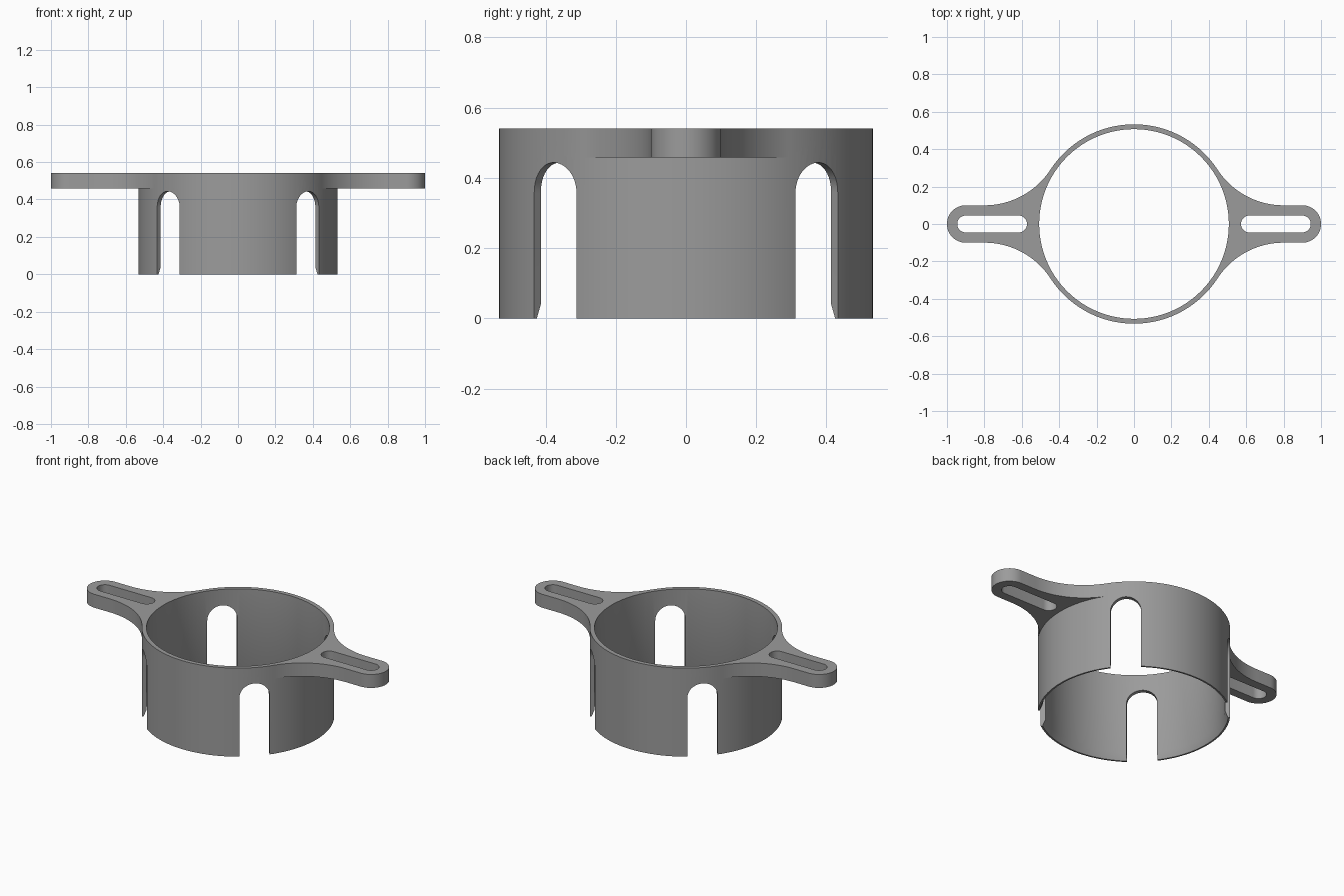
import bpy, bmesh, math
from mathutils import Matrix

if "Cube" in bpy.data.objects:
    bpy.data.objects.remove(bpy.data.objects["Cube"])

R_OUT, R_IN, HEIGHT = 0.533, 0.507, 0.541
ARM_BOTTOM, ARM_HALF, TIP_X = 0.459, 0.1, 0.9
SEG = 128

grey = bpy.data.materials.new("grey")
grey.diffuse_color = (0.33, 0.33, 0.33, 1)
grey.use_nodes = True
grey.node_tree.nodes["Principled BSDF"].inputs["Base Color"].default_value = grey.diffuse_color


def arc(cx, cy, r, a0, a1, n):
    """Points on an arc, angles in degrees."""
    angles = [math.radians(a0 + (a1 - a0) * i / n) for i in range(n + 1)]
    return [(cx + r * math.cos(a), cy + r * math.sin(a)) for a in angles]


def new_object(name, bm):
    bmesh.ops.remove_doubles(bm, verts=bm.verts, dist=1e-5)
    bmesh.ops.recalc_face_normals(bm, faces=bm.faces)
    mesh = bpy.data.meshes.new(name)
    bm.to_mesh(mesh)
    bm.free()
    mesh.materials.append(grey)
    ob = bpy.data.objects.new(name, mesh)
    bpy.context.collection.objects.link(ob)
    return ob


def prism(name, outline, z0, z1, matrix=Matrix()):
    """Extrude a flat outline from z0 to z1, then transform it."""
    bm = bmesh.new()
    face = bm.faces.new([bm.verts.new((x, y, z0)) for x, y in outline])
    ext = bmesh.ops.extrude_face_region(bm, geom=[face])["geom"]
    top = [v for v in ext if isinstance(v, bmesh.types.BMVert)]
    bmesh.ops.translate(bm, verts=top, vec=(0, 0, z1 - z0))
    bm.transform(matrix)
    return new_object(name, bm)


def lathe(name, profile):
    """Revolve (radius, z) points into a closed solid."""
    bm = bmesh.new()
    rings = [[bm.verts.new((r * math.cos(2 * math.pi * i / SEG),
                            r * math.sin(2 * math.pi * i / SEG), z))
              for i in range(SEG)] for r, z in profile]
    for a, b in zip(rings, rings[1:]):
        for i in range(SEG):
            j = (i + 1) % SEG
            bm.faces.new((a[i], a[j], b[j], b[i]))
    bm.faces.new(rings[0])
    bm.faces.new(rings[-1])
    return new_object(name, bm)


def combine(target, other, operation):
    mod = target.modifiers.new(operation.lower(), 'BOOLEAN')
    mod.operation, mod.solver, mod.object = operation, 'EXACT', other
    bpy.context.view_layer.objects.active = target
    bpy.ops.object.modifier_apply(modifier=mod.name)
    bpy.data.objects.remove(other)


# Round collar, solid until the bore is cut
collar = lathe("slotted_collar", [(R_OUT, 0), (R_OUT, HEIGHT)])

# Arm outline: concave fillets flowing off the collar into a rounded tip
FX = 0.8
fr = (FX**2 + ARM_HALF**2 - R_OUT**2) / (2 * (R_OUT - ARM_HALF))
fy = ARM_HALF + fr
start = 180 + math.degrees(math.atan2(fy, FX))
fillet = arc(FX, fy, fr + 0.0002, start, 270, 20)
outline = (fillet + arc(TIP_X, 0, ARM_HALF, 90, -90, 24)
           + [(x, -y) for x, y in reversed(fillet)])

# Long mounting hole in each arm
hole = arc(0.9, 0, 0.045, -90, 90, 16) + arc(0.617, 0, 0.045, 90, 270, 16)

for turn in (0, math.pi):
    spin = Matrix.Rotation(turn, 4, 'Z')
    combine(collar, prism("arm", outline, ARM_BOTTOM, HEIGHT, spin), 'UNION')
    combine(collar, prism("hole_cutter", hole, 0.4, 0.6, spin), 'DIFFERENCE')

# Bore, flared at the lower inside edge
combine(collar, lathe("bore_cutter", [(0.5305, -0.02), (0.523, 0), (R_IN, 0.04), (R_IN, 0.6)]),
        'DIFFERENCE')

# Four arched slots open at the bottom, on the diagonals
W = 0.085
arch = [(-W, -0.1), (W, -0.1)] + arc(0, 0.444 - W, W, 0, 180, 24)
for k in range(4):
    turn = Matrix.Rotation(math.radians(45 + 90 * k), 4, 'Z')
    upright = Matrix.Rotation(math.radians(90), 4, 'X')
    combine(collar, prism("slot_cutter", arch, 0.3, 0.7, turn @ upright), 'DIFFERENCE')

# Smooth curved walls, crisp edges
bpy.ops.object.select_all(action='DESELECT')
collar.select_set(True)
bpy.context.view_layer.objects.active = collar
bpy.ops.object.shade_smooth_by_angle(angle=math.radians(30))
